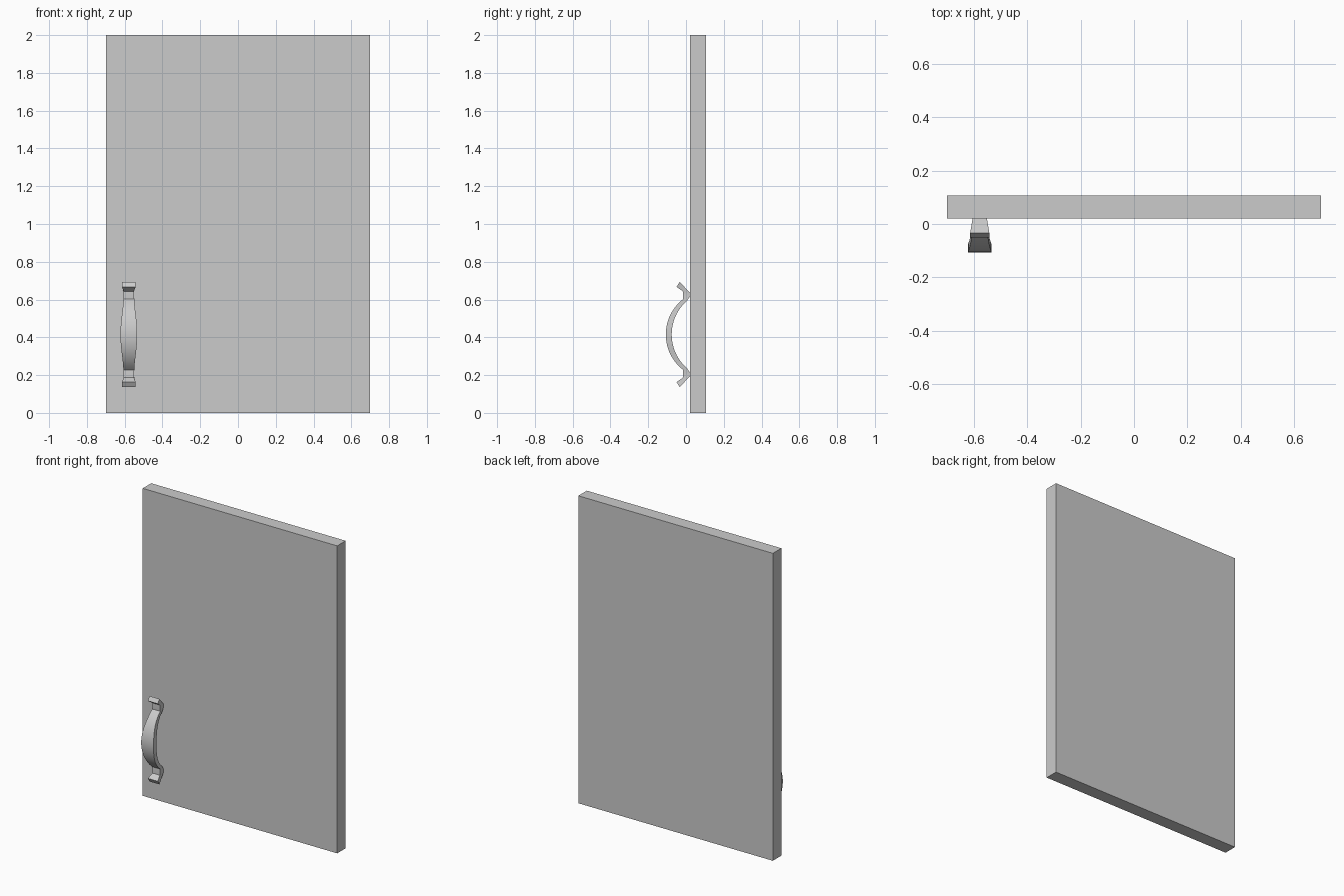
import bpy, bmesh, math

if "Cube" in bpy.data.objects:
    bpy.data.objects.remove(bpy.data.objects["Cube"])

MID_Z = 0.415      # handle centre height
HANDLE_X = -0.578


def finish(name, bm):
    bmesh.ops.recalc_face_normals(bm, faces=bm.faces)
    mesh = bpy.data.meshes.new(name)
    bm.to_mesh(mesh)
    bm.free()
    obj = bpy.data.objects.new(name, mesh)
    bpy.context.collection.objects.link(obj)
    return obj


# Door panel
bm = bmesh.new()
bmesh.ops.create_cube(bm, size=1)
for v in bm.verts:
    v.co.x *= 1.4
    v.co.y = v.co.y * 0.087 + 0.0635
    v.co.z = v.co.z * 2 + 1
finish("door_panel", bm)

# Handle stations, upper half: outer y, outer dz, inner y, inner dz, half width
half = []
STEPS = 7
R = 0.238
for i in range(STEPS + 1):
    t = i / STEPS
    a = t * math.asin(0.188 / R)
    b = t * math.asin(0.180 / R)
    width = 0.029 + 0.0155 * (0.5 + 0.5 * math.cos(math.pi * t))
    half.append((-0.107 + R * (1 - math.cos(a)), R * math.sin(a),
                 -0.076 + R * (1 - math.cos(b)), R * math.sin(b), width))
# Foot against the door, then the flared tip
half += [(-0.016, 0.207, 0.020, 0.200, 0.027),
         (-0.016, 0.228, 0.020, 0.223, 0.027),
         (-0.050, 0.252, -0.034, 0.278, 0.036)]

# Mirror the stations and skin them as a strip with rectangular section
lower = [(oy, -oz, iy, -iz, w) for oy, oz, iy, iz, w in reversed(half[1:])]
bm = bmesh.new()
rings = []
for oy, oz, iy, iz, w in lower + half:
    rings.append([bm.verts.new((HANDLE_X + s * w, y, MID_Z + z))
                  for s, y, z in ((-1, oy, oz), (1, oy, oz), (1, iy, iz), (-1, iy, iz))])
for r0, r1 in zip(rings, rings[1:]):
    for k in range(4):
        n = (k + 1) % 4
        bm.faces.new((r0[k], r0[n], r1[n], r1[k]))
bm.faces.new(rings[0])
bm.faces.new(rings[-1])
handle = finish("door_handle", bm)

bpy.context.view_layer.objects.active = handle
handle.select_set(True)
bpy.ops.object.shade_smooth_by_angle(angle=math.radians(35))
